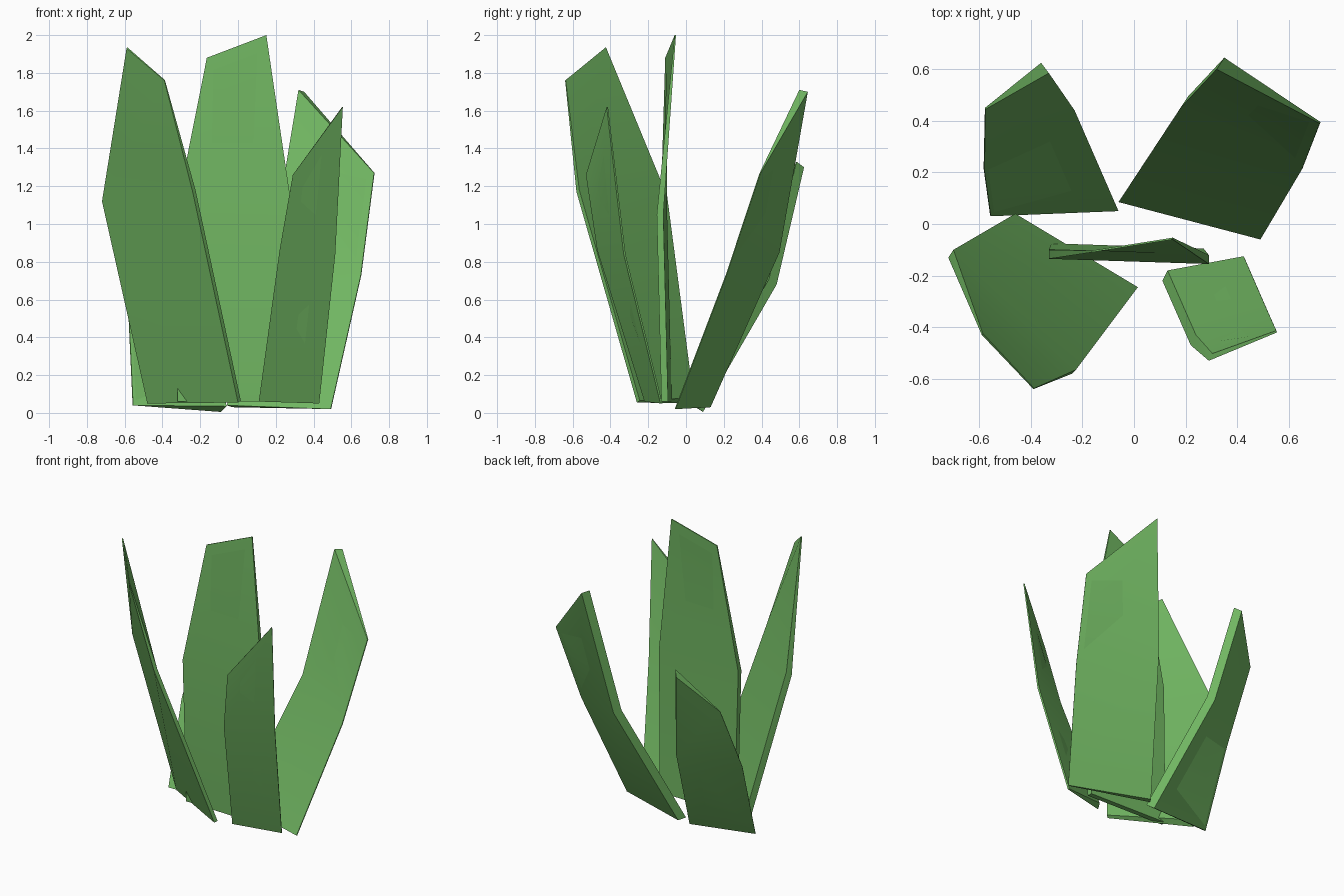
import bpy
import bmesh
import math
from mathutils import Vector

cube = bpy.data.objects.get("Cube")
if cube:
    bpy.data.objects.remove(cube, do_unlink=True)

# Single leaf green
green = bpy.data.materials.new("leaf_green")
green.use_nodes = True
colour = (0.165, 0.47, 0.122, 1)
green.diffuse_color = colour
green.node_tree.nodes["Principled BSDF"].inputs["Base Color"].default_value = colour


def make_blade(name, left_edge, right_edge, left_depth, right_depth, tip_scale):
    """Loft a thin wedge blade: base, middle and tip pairs, with a depth per edge."""
    bm = bmesh.new()
    rings = []
    for row, (left, right) in enumerate(zip(left_edge, right_edge)):
        scale = tip_scale if row == len(left_edge) - 1 else 1
        left, right = Vector(left), Vector(right)
        corners = (left, right,
                   right + Vector(right_depth) * scale,
                   left + Vector(left_depth) * scale)
        rings.append([bm.verts.new(corner) for corner in corners])
    for lower, upper in zip(rings, rings[1:]):
        for i in range(len(lower)):
            j = (i + 1) % len(lower)
            bm.faces.new((lower[i], lower[j], upper[j], upper[i]))
    bm.faces.new(reversed(rings[0]))
    bm.faces.new(rings[-1])
    bmesh.ops.recalc_face_normals(bm, faces=bm.faces[:])

    mesh = bpy.data.meshes.new(name)
    bm.to_mesh(mesh)
    bm.free()
    mesh.materials.append(green)
    blade = bpy.data.objects.new(name, mesh)
    bpy.context.collection.objects.link(blade)

    # Soft bend along the blade, crisp rims
    bpy.ops.object.select_all(action="DESELECT")
    blade.select_set(True)
    bpy.context.view_layer.objects.active = blade
    bpy.ops.object.shade_smooth_by_angle(angle=math.radians(30))


# Tall blade leaning out to the front, on the -x side
make_blade("front_right_blade",
           left_edge=[(-.48, .01, .05), (-.72, -.13, 1.12), (-.59, -.43, 1.93)],
           right_edge=[(0, -.26, .055), (-.24, -.58, 1.17), (-.39, -.64, 1.76)],
           left_depth=(.02, .03, .03), right_depth=(.015, .015, .01), tip_scale=.2)

# Upright middle blade
make_blade("centre_blade",
           left_edge=[(-.32, -.11, .06), (-.33, -.135, 1.05), (-.165, -.11, 1.88)],
           right_edge=[(.27, -.13, .06), (.29, -.155, 1.05), (.15, -.06, 2)],
           left_depth=(0, .035, 0), right_depth=(0, .035, 0), tip_scale=.2)

# Short blade leaning out to the front, on the +x side
make_blade("front_left_blade",
           left_edge=[(.11, -.22, .06), (.22, -.47, .86), (.29, -.53, 1.26)],
           right_edge=[(.43, -.135, .05), (.515, -.33, .84), (.555, -.42, 1.62)],
           left_depth=(.02, .04, .02), right_depth=(-.005, .01, 0), tip_scale=.7)

# Broad blade leaning out to the back, on the +x side
make_blade("back_left_blade",
           left_edge=[(-.06, .085, .04), (.18, .45, .86), (.32, .6, 1.71)],
           right_edge=[(.49, -.06, .02), (.65, .21, .73), (.72, .39, 1.27)],
           left_depth=(.03, .045, -.01), right_depth=(.003, .005, 0), tip_scale=1)

# Shortest blade leaning out to the back, on the -x side
make_blade("back_right_blade",
           left_edge=[(-.555, .03, .04), (-.58, .21, .58), (-.575, .445, 1.05)],
           right_edge=[(-.06, .05, .035), (-.23, .44, .71), (-.33, .585, 1.33)],
           left_depth=(-.003, .005, 0), right_depth=(-.03, .04, -.03), tip_scale=1)
